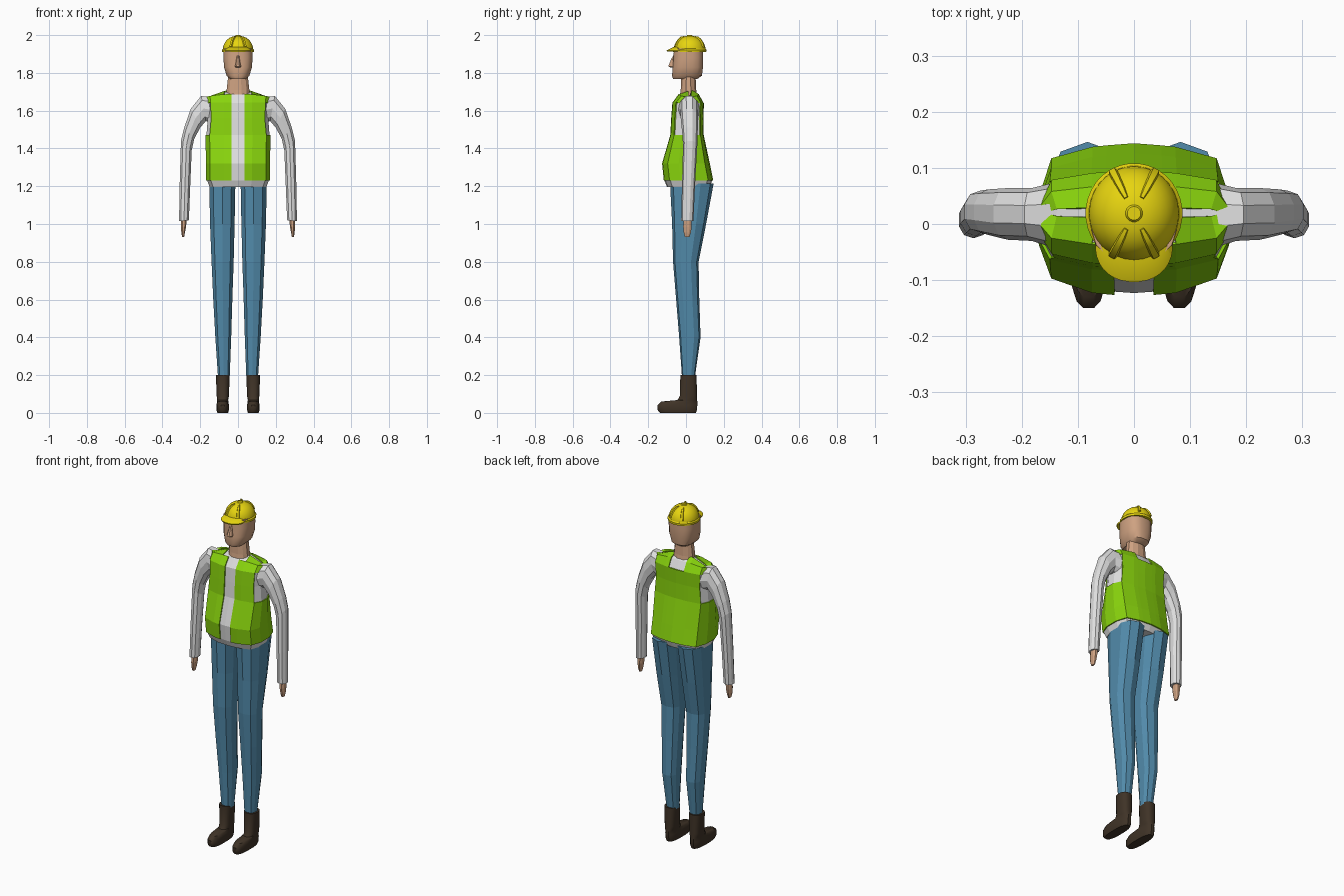
import bpy, bmesh, math

if "Cube" in bpy.data.objects:
    bpy.data.objects.remove(bpy.data.objects["Cube"])


def material(name, r, g, b):
    m = bpy.data.materials.new(name)
    m.diffuse_color = (r, g, b, 1)
    m.use_nodes = True
    m.node_tree.nodes["Principled BSDF"].inputs["Base Color"].default_value = m.diffuse_color
    return m


LIME = material("lime vest", 0.25, 0.66, 0.004)
WHITE = material("white shirt", 0.74, 0.74, 0.74)
DENIM = material("blue denim", 0.085, 0.26, 0.41)
SKIN = material("skin", 0.62, 0.36, 0.22)
BROWN = material("brown leather", 0.05, 0.033, 0.02)
YELLOW = material("yellow plastic", 0.82, 0.68, 0.005)


def ring(x0, z0, x1, z1, y0, y1, n, p):
    """Rounded section spanning (x0,z0)-(x1,z1) and y0-y1; p sets squareness."""
    pts = []
    for i in range(n):
        a = 2 * math.pi * (i + 0.5) / n
        c, s = math.cos(a), math.sin(a)
        u = math.copysign(abs(c) ** (2 / p), c)
        v = math.copysign(abs(s) ** (2 / p), s)
        # make the widest points touch the given limits
        k = abs(math.cos(math.pi / n)) ** (2 / p)
        u, v = u / k, v / k
        t = (1 + u) / 2
        pts.append((x0 + (x1 - x0) * t, (y0 + y1) / 2 + v * (y1 - y0) / 2,
                    z0 + (z1 - z0) * t))
    return pts


def skin(name, rings, mat, smooth=None, caps=True, keep=None):
    """Bridge rings of points into a surface, keeping faces chosen by keep(row, col)."""
    bm = bmesh.new()
    vs = [[bm.verts.new(p) for p in r] for r in rings]
    n = len(vs[0])
    for i in range(len(vs) - 1):
        for j in range(n):
            if keep is None or keep(i, j):
                k = (j + 1) % n
                bm.faces.new((vs[i][j], vs[i][k], vs[i + 1][k], vs[i + 1][j]))
    if caps:
        bm.faces.new(vs[0][::-1])
        bm.faces.new(vs[-1])
        bmesh.ops.recalc_face_normals(bm, faces=bm.faces)
    loose = [v for v in bm.verts if not v.link_faces]
    bmesh.ops.delete(bm, geom=loose, context='VERTS')
    me = bpy.data.meshes.new(name)
    bm.to_mesh(me)
    bm.free()
    me.materials.append(mat)
    ob = bpy.data.objects.new(name, me)
    bpy.context.collection.objects.link(ob)
    if smooth:
        bpy.ops.object.select_all(action='DESELECT')
        ob.select_set(True)
        bpy.context.view_layer.objects.active = ob
        bpy.ops.object.shade_smooth_by_angle(angle=math.radians(smooth))
    return ob


def stack(name, rows, mat, n=10, p=2.4, s=1, smooth=None):
    """Loft of level sections: rows of (z, x0, x1, y0, y1)."""
    return skin(name, [ring(s * a, z, s * b, z, c, d, n, p) for z, a, b, c, d in rows],
                mat, smooth)


# Torso: one plan outline scaled by height; the vest reuses part of its faces
half = [(0, -1), (.21, -.98), (.45, -.95), (.88, -.75), (1, -.3),
        (1, .3), (.88, .8), (.45, .95), (.3, .97), (0, 1)]
plan = half + [(-u, v) for u, v in half[-2:0:-1]]
levels = [  # z, half width, front y, back y, shoulder drop
    (1.195, .150, -.100, .125, 0), (1.230, .163, -.114, .138, 0),
    (1.320, .163, -.123, .120, 0), (1.470, .167, -.079, .088, 0),
    (1.560, .160, -.074, .086, 0), (1.640, .164, -.068, .089, 0),
    (1.685, .164, -.035, .065, .015), (1.708, .155, .012, .028, .045)]
torso = [[(u * w, (f + b) / 2 + v * (b - f) / 2, z - d * u * u) for u, v in plan]
         for z, w, f, b, d in levels]
skin("shirt_body", torso, WHITE)


def in_vest(row, col):
    c = min(col, len(plan) - 1 - col)      # same rule on both sides
    if row == 0 or c == 0:                 # hem and front opening
        return False
    if c in (3, 4, 5) and row in (3, 4):   # armholes
        return False
    if c == 1 and row == 6:                # front neckline
        return False
    return not (c == 8 and row >= 5)       # back neck notch


vest = skin("safety_vest", torso, LIME, caps=False, keep=in_vest)
mod = vest.modifiers.new("thickness", 'SOLIDIFY')
mod.thickness = 0.006
mod.offset = 1

# Limbs, mirrored left and right
for side, s in (("left", 1), ("right", -1)):
    arm = [  # inner x, z, outer x, z, y range
        (.12, 1.530, .13, 1.670, -.045, .075), (.17, 1.545, .195, 1.678, -.028, .062),
        (.20, 1.510, .25, 1.610, -.026, .062), (.232, 1.450, .285, 1.510, -.018, .060),
        (.245, 1.390, .302, 1.440, -.014, .058), (.253, 1.200, .309, 1.200, -.020, .046),
        (.260, 1.020, .312, 1.015, -.024, .038)]
    skin(side + "_sleeve", [ring(s * a, b, s * c, d, e, f, 10, 2.2)
                            for a, b, c, d, e, f in arm], WHITE)
    stack(side + "_hand", [(1.04, .270, .302, -.012, .030), (.985, .275, .302, -.015, .030),
                           (.955, .281, .300, -.012, .026), (.932, .285, .296, -.006, .018)],
          SKIN, 8, 2.4, s)
    stack(side + "_trouser_leg", [
        (1.215, .014, .152, -.080, .142), (1.0, .018, .148, -.070, .103),
        (.80, .023, .140, -.066, .064), (.60, .030, .131, -.050, .068),
        (.40, .036, .120, -.034, .075), (.19, .044, .106, -.020, .046)], DENIM, 10, 2.6, s)
    stack(side + "_boot", [
        (0, .052, .109, -.138, .052), (.015, .048, .114, -.150, .058),
        (.042, .048, .114, -.150, .060), (.060, .051, .111, -.130, .060),
        (.068, .052, .110, -.045, .059), (.090, .048, .113, -.032, .058),
        (.20, .044, .117, -.030, .056)], BROWN, 16, 2.6, s, 40)

# Neck and head
stack("neck", [(1.66, -.062, .062, -.035, .062), (1.71, -.060, .060, -.028, .054),
               (1.80, -.050, .050, -.024, .050)], SKIN, 12, 2.2)
stack("head", [(1.768, -.042, .042, -.068, .060), (1.785, -.060, .060, -.074, .084),
               (1.83, -.074, .074, -.070, .090), (1.88, -.077, .077, -.066, .091),
               (1.93, -.076, .076, -.064, .090)], SKIN, 16, 2.7, 1, 35)
stack("nose", [(1.828, -.012, .012, -.080, -.05), (1.835, -.016, .016, -.094, -.05),
               (1.865, -.010, .010, -.082, -.05), (1.892, -.007, .007, -.068, -.05)],
      SKIN, 8, 2.2)

# Hard hat: domed shell, rim, visor and four ribs
CY, BASE, RX, RY, H = .019, 1.918, .081, .085, .078


def dome(az, el, lift=0):
    c = math.cos(el) ** .85
    return ((RX + lift) * c * math.sin(az), CY - (RY + lift) * c * math.cos(az),
            BASE + (H + lift) * math.sin(el))


skin("hat_shell", [[dome(2 * math.pi * j / 32, math.radians(e)) for j in range(32)]
                   for e in (0, 12, 24, 36, 48, 60, 72, 82, 88)], YELLOW, 40)
stack("hat_rim", [(1.910, -.085, .085, CY - .088, CY + .088),
                  (1.922, -.086, .086, CY - .089, CY + .089),
                  (1.928, -.080, .080, CY - .084, CY + .084)], YELLOW, 32, 2, 1, 40)
stack("hat_visor", [(1.912, -.068, .068, -.101, .03), (1.919, -.069, .069, -.103, .03),
                    (1.936, -.055, .055, -.068, .03)], YELLOW, 32, 2.2, 1, 40)
for k, deg in enumerate((-28, 28, 152, 208)):
    az = math.radians(deg)
    rib = []
    for e, w in ((14, .13), (30, .14), (46, .15), (60, .17), (72, .18)):
        el = math.radians(e)
        lift = .007 if e < 70 else .003
        rib.append([dome(az - w, el, -.004), dome(az - w * .5, el, lift),
                    dome(az + w * .5, el, lift), dome(az + w, el, -.004)])
    skin("hat_rib_%d" % (k + 1), rib, YELLOW, 40)
stack("hat_crown_pad", [(1.985, -.022, .022, CY - .022, CY + .022),
                        (2.0, -.012, .012, CY - .012, CY + .012)], YELLOW, 16, 2, 1, 40)
